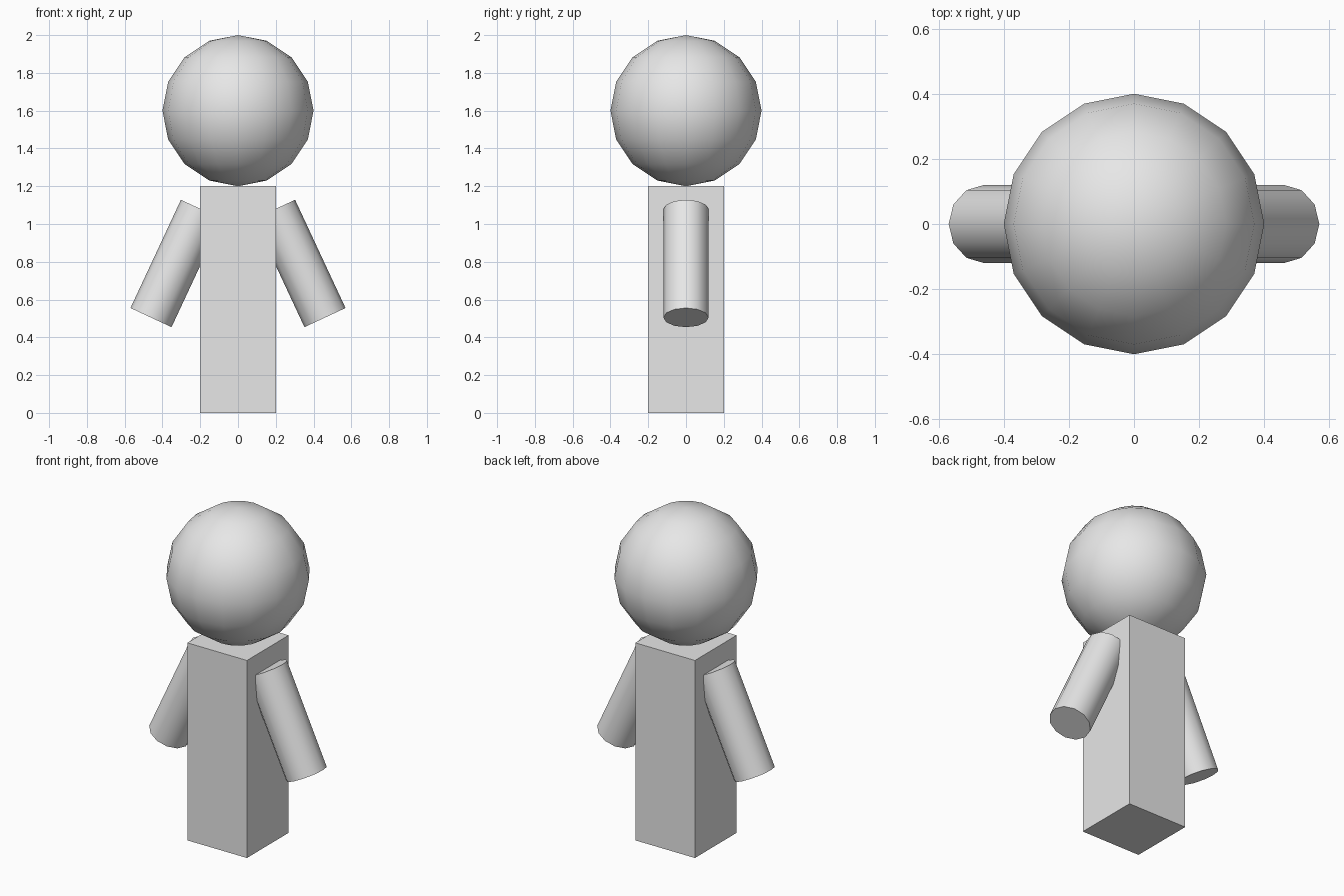
import bpy
import math

# Remove the default cube
cube = bpy.data.objects.get("Cube")
if cube:
    bpy.data.objects.remove(cube, do_unlink=True)

# Single flat colour
grey = bpy.data.materials.new("light_grey")
grey.use_nodes = True
colour = (0.8, 0.8, 0.8, 1.0)
grey.diffuse_color = colour
grey.node_tree.nodes["Principled BSDF"].inputs["Base Color"].default_value = colour


def finish(name, smooth_angle=None):
    """Name and colour the active object, with optional smoothing."""
    obj = bpy.context.object
    obj.name = name
    obj.data.materials.append(grey)
    if smooth_angle:
        bpy.ops.object.shade_smooth_by_angle(angle=math.radians(smooth_angle))
    return obj


# Body: plain square column
bpy.ops.mesh.primitive_cube_add(size=1, location=(0, 0, 0.6))
body = finish("body")
body.scale = (0.4, 0.4, 1.2)

# Head: coarse smooth ball resting on the body
bpy.ops.mesh.primitive_uv_sphere_add(segments=16, ring_count=8, radius=0.4,
                                     location=(0, 0, 1.6))
finish("head", 60)

# Arms: cylinders leaning outwards at the bottom
for side, name in ((1, "left_arm"), (-1, "right_arm")):
    bpy.ops.mesh.primitive_cylinder_add(vertices=12, radius=0.12, depth=0.632,
                                        location=(side * 0.327, 0, 0.791),
                                        rotation=(0, -side * math.radians(25), 0))
    finish(name, 40)
